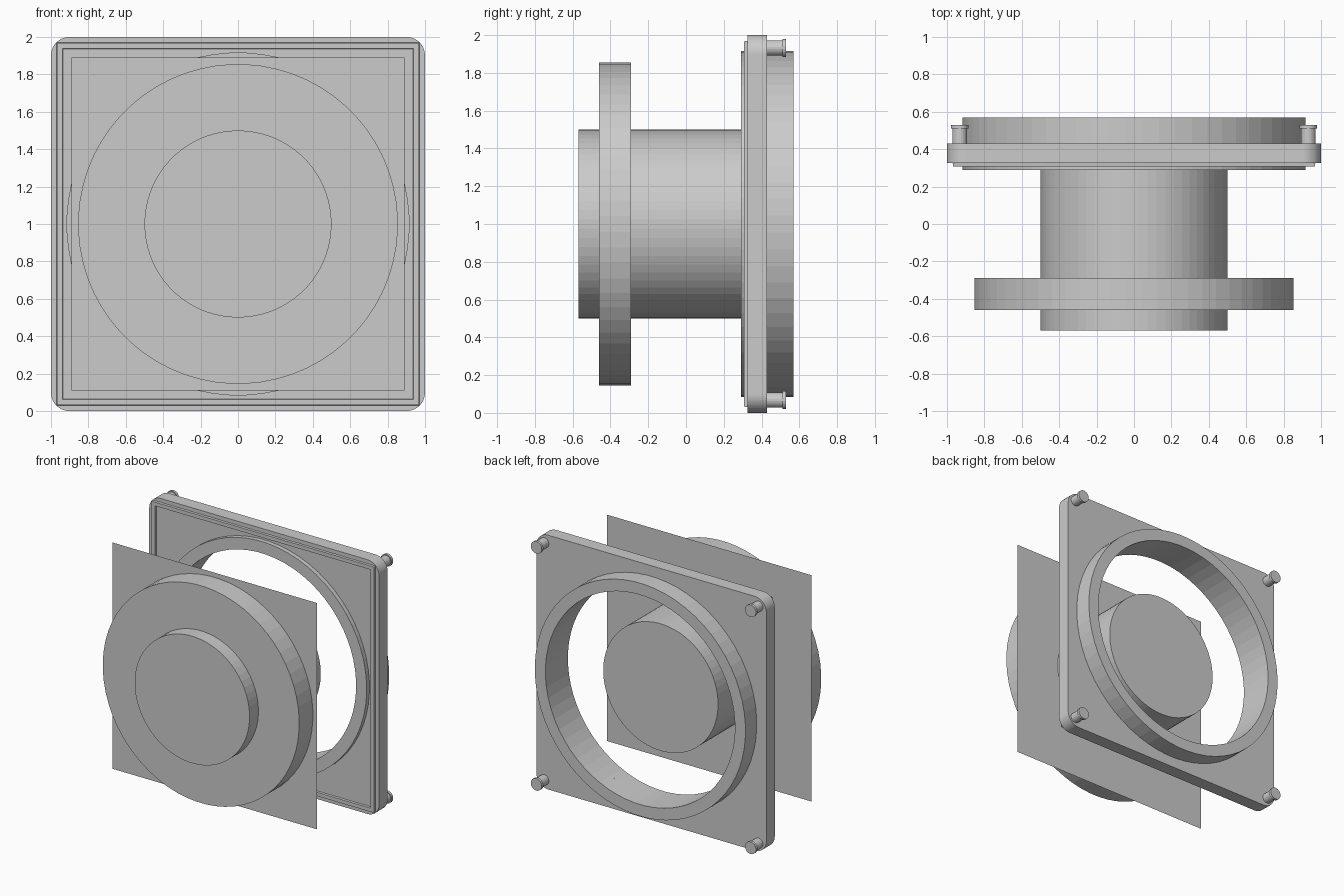
import bpy, bmesh
from math import cos, sin, pi

if "Cube" in bpy.data.objects:
    bpy.data.objects.remove(bpy.data.objects["Cube"], do_unlink=True)

grey = bpy.data.materials.new("plain grey")
grey.use_nodes = True
grey.diffuse_color = (0.6, 0.6, 0.6, 1)
grey.node_tree.nodes["Principled BSDF"].inputs["Base Color"].default_value = grey.diffuse_color

MID = 1.0      # height of the shared axis
SIDES = 64


def circle(r, y, n=SIDES, cx=0, cz=MID):
    angles = [2 * pi * (i + 0.5) / n for i in range(n)]
    return [(cx + r * cos(a), y, cz + r * sin(a)) for a in angles]


def square(h, y):
    return [(x, y, MID + z) for x, z in ((h, h), (-h, h), (-h, -h), (h, -h))]


def rounded_square(h, r, y, n=SIDES):
    """Rounded outline with as many points as a circle, for joining to a hole."""
    per = n // 4
    loop = []
    for corner in range(4):
        mid = (corner + 0.5) * pi / 2
        cx = (h - r) * (1 if cos(mid) > 0 else -1)
        cz = (h - r) * (1 if sin(mid) > 0 else -1)
        for j in range(per):
            a = (corner + j / (per - 1)) * pi / 2
            loop.append((cx + r * cos(a), y, MID + cz + r * sin(a)))
    return loop


def loft(name, loops, cyclic=False):
    """Skin successive loops; cyclic closes the skin, otherwise the ends are capped."""
    bm = bmesh.new()
    rows = [[bm.verts.new(p) for p in loop] for loop in loops]
    pairs = list(zip(rows, rows[1:]))
    if cyclic:
        pairs.append((rows[-1], rows[0]))
    else:
        bm.faces.new(rows[0])
        if len(rows) > 1:
            bm.faces.new(rows[-1])
    for a, b in pairs:
        for i in range(len(a)):
            k = (i + 1) % len(a)
            bm.faces.new((a[i], a[k], b[k], b[i]))
    bmesh.ops.recalc_face_normals(bm, faces=bm.faces)
    mesh = bpy.data.meshes.new(name)
    bm.to_mesh(mesh)
    bm.free()
    mesh.materials.append(grey)
    obj = bpy.data.objects.new(name, mesh)
    bpy.context.collection.objects.link(obj)
    return obj


# Central drum and the flange disc around it
loft("drum", [circle(0.5, -0.57), circle(0.5, 0.315)])
loft("flange_disc", [circle(0.855, -0.46), circle(0.855, -0.29)])

# Thin square sheet lying on the back of the flange
loft("square_sheet", [square(0.89, -0.287)])

# Rear frame plate with a round opening
BORE = 0.825
loft("frame_plate", [rounded_square(1, 0.1, 0.325), rounded_square(1, 0.1, 0.43),
                     circle(BORE, 0.43), circle(BORE, 0.325)], cyclic=True)

# Collar through the opening
loft("collar_ring", [circle(0.917, 0.29), circle(0.917, 0.57),
                     circle(BORE, 0.57), circle(BORE, 0.29)], cyclic=True)

# Square sealing ridge on the front of the plate
loft("seal_ridge", [square(0.97, 0.33), square(0.967, 0.308),
                    square(0.938, 0.308), square(0.935, 0.33)], cyclic=True)

# Headed pins at the four back corners
for side, sx in (("right", -1), ("left", 1)):
    for level, sz in (("lower", -1), ("upper", 1)):
        profile = [(0.04, 0.42), (0.04, 0.51), (0.048, 0.51), (0.048, 0.53)]
        loft(f"{level}_{side}_pin",
             [circle(r, y, 20, sx * 0.932, MID + sz * 0.932) for r, y in profile])
